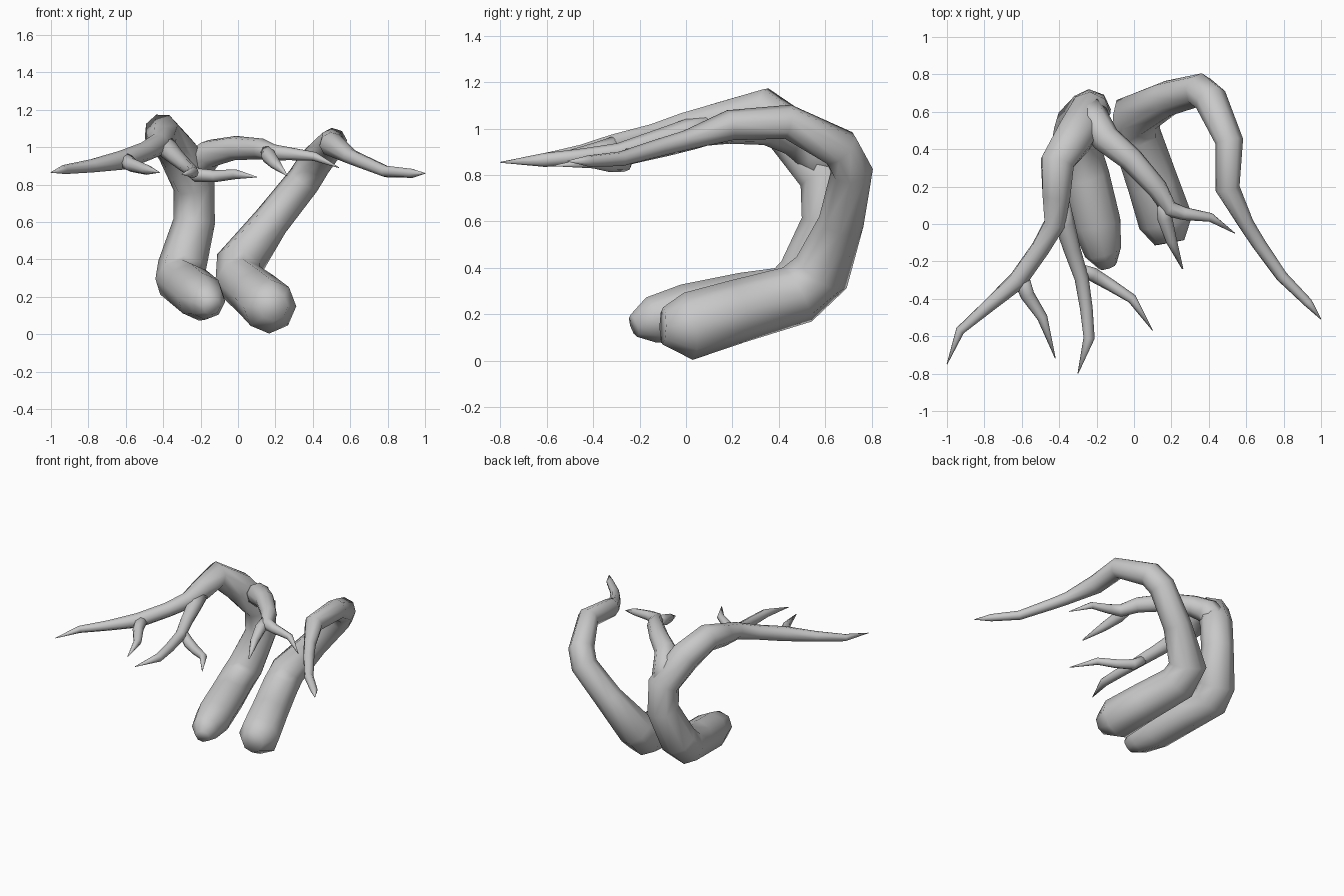
import bpy, bmesh, math
from mathutils import Vector

SIDES = 8
bark = bpy.data.materials.new("grey bark")
bark.diffuse_color = (0.58, 0.58, 0.58, 1)


def limb(name, pts):
    """Tapered smooth tube through (x, y, z, radius) points, capped at both ends."""
    P = [Vector(p[:3]) for p in pts]
    n = len(P)
    bm = bmesh.new()
    rings, side = [], None
    for i, p in enumerate(P):
        before = (p - P[i - 1]).normalized() if i else Vector()
        after = (P[i + 1] - p).normalized() if i < n - 1 else Vector()
        t = (before + after).normalized()
        if side is None:
            side = t.cross(Vector((0, 0, 1)))
        side = (side - t * side.dot(t)).normalized()
        up = t.cross(side)
        ring = []
        for k in range(SIDES):
            a = 2 * math.pi * k / SIDES
            ring.append(bm.verts.new(p + (side * math.cos(a) + up * math.sin(a)) * pts[i][3]))
        rings.append(ring)
    for a, b in zip(rings, rings[1:]):
        for k in range(SIDES):
            j = (k + 1) % SIDES
            bm.faces.new((a[k], a[j], b[j], b[k]))
    bm.faces.new(rings[0][::-1])
    bm.faces.new(rings[-1])
    bmesh.ops.recalc_face_normals(bm, faces=bm.faces)
    me = bpy.data.meshes.new(name)
    bm.to_mesh(me)
    bm.free()
    me.materials.append(bark)
    for f in me.polygons:
        f.use_smooth = True
    ob = bpy.data.objects.new(name, me)
    bpy.context.collection.objects.link(ob)


# right trunk with its single long branch
limb("right_trunk", [
    (0.19, -0.10, 0.15, 0.08), (0.17, 0.01, 0.148, 0.146), (0.10, 0.22, 0.212, 0.137),
    (0.01, 0.48, 0.285, 0.133), (0.01, 0.585, 0.38, 0.13), (0.175, 0.67, 0.60, 0.098),
    (0.35, 0.715, 0.82, 0.092), (0.41, 0.665, 0.915, 0.09), (0.51, 0.44, 1.03, 0.075),
    (0.50, 0.19, 1.015, 0.066), (0.60, 0.0, 0.95, 0.042), (0.67, -0.11, 0.92, 0.038),
    (0.79, -0.28, 0.87, 0.032), (0.93, -0.42, 0.86, 0.025), (1.0, -0.51, 0.86, 0.002)])

# left trunk up to its peak, then its outer branch
limb("left_trunk", [
    (-0.14, -0.225, 0.15, 0.05), (-0.165, -0.15, 0.175, 0.10), (-0.20, 0.0, 0.20, 0.13),
    (-0.26, 0.25, 0.25, 0.13), (-0.315, 0.44, 0.285, 0.128), (-0.30, 0.52, 0.36, 0.13),
    (-0.235, 0.61, 0.60, 0.112), (-0.235, 0.60, 0.79, 0.112), (-0.32, 0.465, 0.97, 0.11),
    (-0.41, 0.33, 1.085, 0.096), (-0.415, 0.15, 1.04, 0.08), (-0.425, 0.0, 1.015, 0.06),
    (-0.50, -0.13, 0.975, 0.052), (-0.62, -0.30, 0.93, 0.052), (-0.78, -0.44, 0.90, 0.036),
    (-0.93, -0.57, 0.88, 0.025), (-1.0, -0.75, 0.865, 0.002)])

# twigs growing from the left trunk
limb("outer_twig", [
    (-0.61, -0.27, 0.935, 0.045), (-0.57, -0.38, 0.905, 0.038), (-0.49, -0.50, 0.88, 0.028),
    (-0.42, -0.72, 0.865, 0.002)])
limb("middle_branch", [
    (-0.40, 0.12, 1.02, 0.055), (-0.37, 0.0, 0.985, 0.054), (-0.33, -0.14, 0.945, 0.045),
    (-0.28, -0.29, 0.90, 0.038), (-0.255, -0.45, 0.88, 0.034), (-0.24, -0.61, 0.865, 0.03),
    (-0.30, -0.80, 0.855, 0.002)])
limb("middle_twig", [
    (-0.30, -0.24, 0.91, 0.03), (-0.22, -0.27, 0.85, 0.038), (-0.12, -0.33, 0.845, 0.032),
    (-0.01, -0.40, 0.855, 0.026), (0.10, -0.57, 0.84, 0.002)])

# inner branch, forked at its end
limb("inner_branch", [
    (-0.24, 0.61, 0.79, 0.09), (-0.21, 0.54, 0.91, 0.088), (-0.15, 0.455, 0.965, 0.078),
    (-0.015, 0.345, 0.995, 0.066), (0.125, 0.19, 0.99, 0.056), (0.19, 0.08, 0.97, 0.045),
    (0.27, 0.055, 0.965, 0.035), (0.41, 0.035, 0.95, 0.024), (0.54, -0.05, 0.89, 0.002)])
limb("inner_twig", [
    (0.16, 0.13, 0.98, 0.04), (0.165, 0.03, 0.95, 0.04), (0.20, -0.09, 0.91, 0.03),
    (0.26, -0.24, 0.85, 0.004)])
